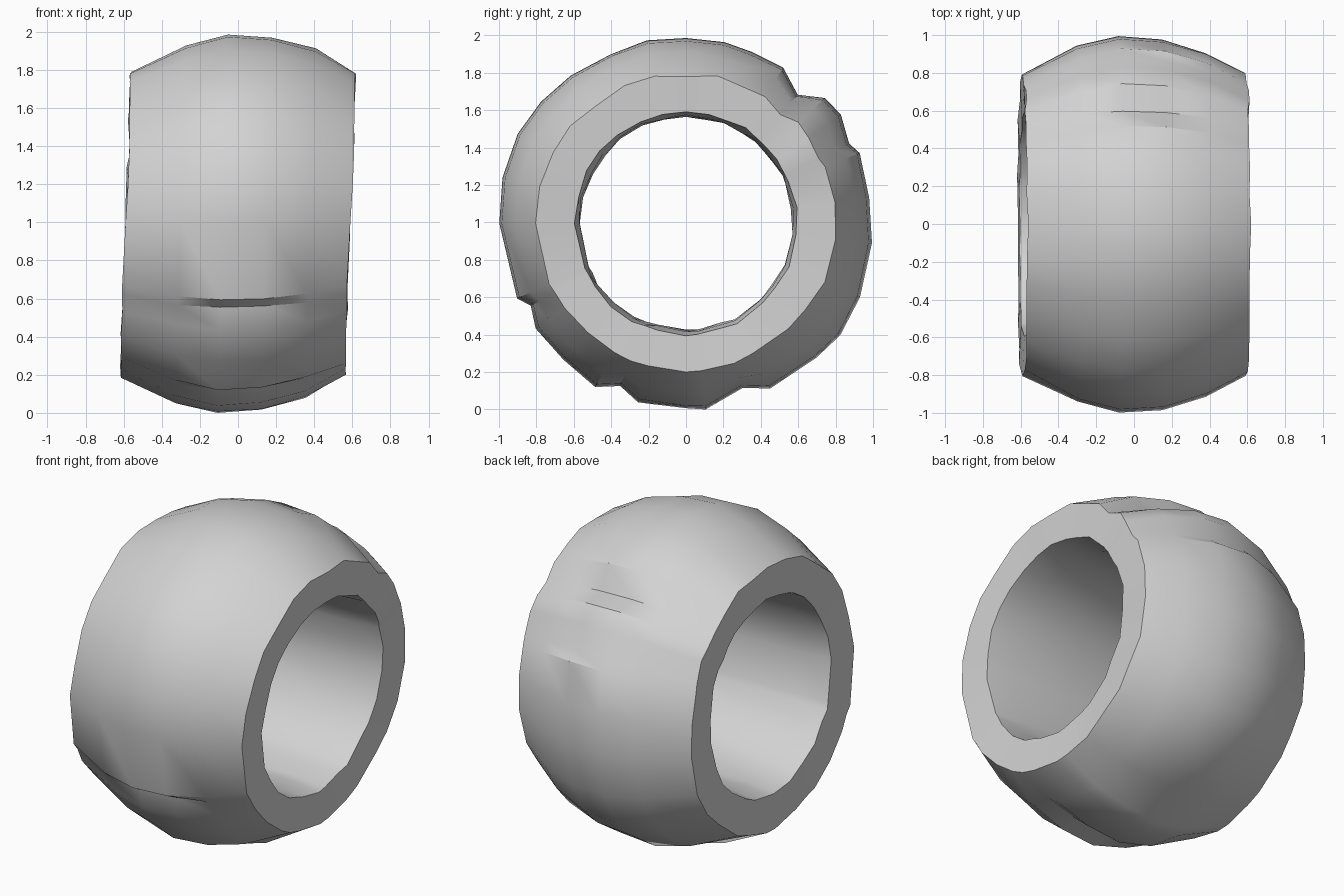
import bpy, bmesh, math, random
from math import cos, sin, radians

default = bpy.data.objects.get("Cube")
if default:
    bpy.data.objects.remove(default, do_unlink=True)

random.seed(4)


def make_material(name, colour):
    material = bpy.data.materials.new(name)
    material.use_nodes = True
    material.diffuse_color = colour
    material.node_tree.nodes["Principled BSDF"].inputs["Base Color"].default_value = colour
    return material


# Outer outline around the hole: angle in degrees, radius in percent
OUTLINE = [(8, 99), (22, 100), (26, 97), (35, 101), (42, 100), (49, 91),
           (58, 98), (69, 98), (78, 99), (90, 99), (102, 100), (114, 99),
           (128, 100), (140, 101), (152, 102), (166, 101), (180, 100),
           (204, 99), (208, 94), (215, 98), (228, 98), (241, 100), (248, 94),
           (255, 99), (270, 99), (276, 100), (289, 93), (297, 99), (314, 100),
           (324, 102), (337, 101), (354, 100)]

# Barrel cross-section: position along the hole, radius, depth of the ledges
BARREL = [(-0.59, 0.805, 0.2), (-0.3, 0.945, 0.6), (-0.08, 1.0, 1.0),
          (0.15, 0.985, 1.0), (0.38, 0.915, 0.6), (0.59, 0.795, 0.2)]
BORE = [(0.58, 0.595), (0.4, 0.575), (0, 0.57), (-0.4, 0.575), (-0.58, 0.595)]


def jitter(amount):
    return random.uniform(-amount, amount)


# Closed loops of points, one cross-section per outline angle
bm = bmesh.new()
sections = []
for degrees, percent in OUTLINE:
    a = radians(degrees)
    lean = 0.028 * sin(a)
    end_shift = jitter(0.012)

    def add_point(x, r):
        return bm.verts.new((x + lean + end_shift * abs(x), r * cos(a), 1 + r * sin(a)))

    section = []
    for x, radius, depth in BARREL:
        ledge = 1 + (percent / 100 - 1) * depth
        section.append(add_point(x, radius * ledge + jitter(0.022 * abs(x))))
    for x, radius in BORE:
        section.append(add_point(x, radius + jitter(0.008)))
    sections.append(section)

# Skin the neighbouring cross-sections
for k, section in enumerate(sections):
    following = sections[(k + 1) % len(sections)]
    for i in range(len(section)):
        j = (i + 1) % len(section)
        bm.faces.new((section[i], section[j], following[j], following[i]))
bmesh.ops.recalc_face_normals(bm, faces=bm.faces)

# Rest the ring on the ground
lowest = min(v.co.z for v in bm.verts)
bmesh.ops.translate(bm, verts=bm.verts, vec=(0, 0, -lowest))

mesh = bpy.data.meshes.new("barrel_ring")
bm.to_mesh(mesh)
bm.free()
ring = bpy.data.objects.new("barrel_ring", mesh)
bpy.context.collection.objects.link(ring)
mesh.materials.append(make_material("light grey", (0.65, 0.65, 0.65, 1)))

bpy.context.view_layer.objects.active = ring
ring.select_set(True)
bpy.ops.object.shade_smooth_by_angle(angle=radians(32))
